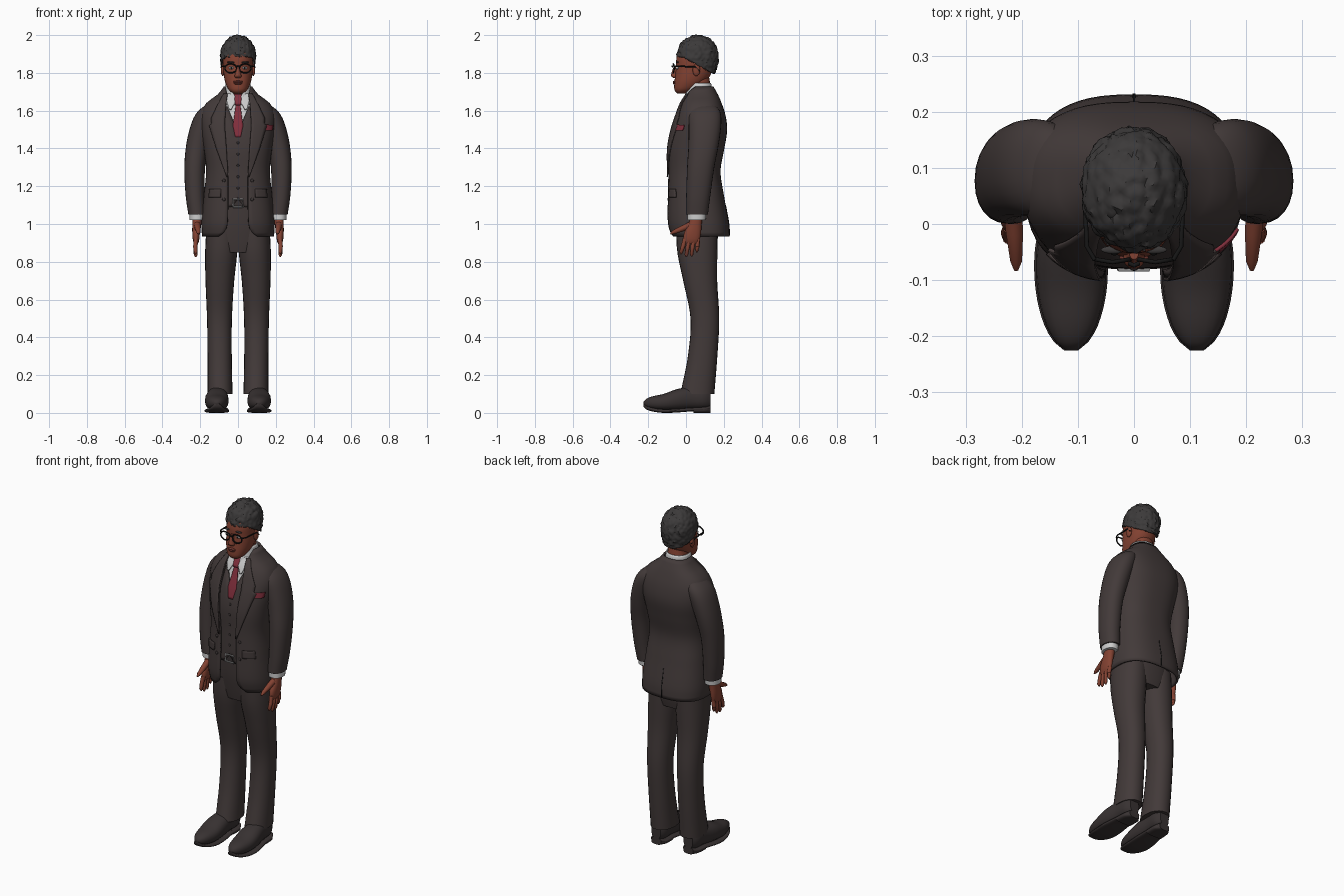
import bpy, bmesh, math
from mathutils import Vector, Matrix, noise

cube = bpy.data.objects.get("Cube")
if cube:
    bpy.data.objects.remove(cube, do_unlink=True)


def material(name, rgb):
    m = bpy.data.materials.new(name)
    m.use_nodes = True
    m.diffuse_color = (*rgb, 1)
    bsdf = m.node_tree.nodes["Principled BSDF"]
    bsdf.inputs["Base Color"].default_value = (*rgb, 1)
    bsdf.inputs["Roughness"].default_value = 0.8
    return m


SUIT = material("charcoal cloth", (0.055, 0.042, 0.041))
SHOE = material("dark leather", (0.040, 0.032, 0.032))
HAIR = material("black hair", (0.045, 0.042, 0.042))
SKIN = material("brown skin", (0.23, 0.055, 0.032))
LIP = material("lip brown", (0.17, 0.04, 0.03))
SHIRT = material("white cotton", (0.6, 0.6, 0.6))
TIE = material("crimson silk", (0.22, 0.028, 0.045))
BLACK = material("black plastic", (0.008, 0.008, 0.008))
METAL = material("grey metal", (0.3, 0.3, 0.3))


def finish(name, bm, mat, thick=0, angle=50):
    bmesh.ops.remove_doubles(bm, verts=bm.verts, dist=0.00005)
    bmesh.ops.recalc_face_normals(bm, faces=bm.faces)
    me = bpy.data.meshes.new(name)
    bm.to_mesh(me)
    bm.free()
    me.materials.append(mat)
    me.polygons.foreach_set("use_smooth", [True] * len(me.polygons))
    me.set_sharp_from_angle(angle=math.radians(angle))
    ob = bpy.data.objects.new(name, me)
    bpy.context.collection.objects.link(ob)
    if thick:
        mod = ob.modifiers.new("thickness", "SOLIDIFY")
        mod.thickness, mod.offset = thick, 0
    return ob


def skin_rings(name, rings, mat, closed=True, cap=True, thick=0):
    """Bridge consecutive rings of points into a surface."""
    bm = bmesh.new()
    vs = [[bm.verts.new(p) for p in r] for r in rings]
    n = len(rings[0])
    for a, b in zip(vs, vs[1:]):
        for i in range(n if closed else n - 1):
            j = (i + 1) % n
            bm.faces.new((a[i], a[j], b[j], b[i]))
    if closed and cap:
        bm.faces.new(vs[0])
        bm.faces.new(vs[-1])
    return finish(name, bm, mat, thick)


def smooth(table, t):
    """Hermite interpolation of rows keyed by their first value."""
    t = max(table[0][0], min(table[-1][0], t))
    i = max(k for k in range(len(table) - 1) if table[k][0] <= t)
    a, b = table[i], table[i + 1]
    p, q = table[max(i - 1, 0)], table[min(i + 2, len(table) - 1)]
    h = b[0] - a[0]
    u = (t - a[0]) / h
    out = []
    for k in range(1, len(a)):
        m0 = (b[k] - p[k]) / (b[0] - p[0]) * h
        m1 = (q[k] - a[k]) / (q[0] - a[0]) * h
        out.append((2*u**3 - 3*u*u + 1) * a[k] + (u**3 - 2*u*u + u) * m0
                   + (3*u*u - 2*u**3) * b[k] + (u**3 - u*u) * m1)
    return out


def oval(rx, ry, n=28, e=2.0, start=None):
    a0 = start or 0
    count = n if start is None else n + 1
    pts = []
    for i in range(count):
        a = a0 + (2 * math.pi - 2 * a0) * i / n
        s, c = math.sin(a), math.cos(a)
        pts.append((math.copysign(rx * abs(s) ** (2 / e), s), -math.copysign(ry * abs(c) ** (2 / e), c)))
    return pts


def levels(table, n):
    lo, hi = table[0][0], table[-1][0]
    return [lo + (hi - lo) * i / n for i in range(n + 1)]


def limb(name, table, mat, side=1, n=24, steps=20, e=2.2):
    """Upright loft; rows are z, centre x, centre y, radius x, radius y."""
    rings = []
    for z in levels(table, steps):
        cx, cy, rx, ry = smooth(table, z)
        rings.append([(side * (cx + x), cy + y, z) for x, y in oval(rx, ry, n, e)])
    return skin_rings(name, rings, mat)


def shell(name, table, mat, inset=0, gap=None, lo=0, hi=9, e=2.6, thick=0.012, steps=36):
    """Body loft; rows are z, half width, front y, back y. gap opens the front."""
    rings = []
    lo, hi = max(lo, table[0][0]), min(hi, table[-1][0])
    for z in levels([(lo,), (hi,)], steps):
        rx, yf, yb = smooth(table, z)
        rx, ry, cy = rx - inset, (yb - yf) / 2 - inset, (yf + yb) / 2
        start = None
        if gap:
            w = max(0, smooth(gap, z)[0])
            start = math.asin(min(1, w / rx) ** (e / 2))
        rings.append([(x, cy + y, z) for x, y in oval(rx, ry, 48, e, start)])
    return skin_rings(name, rings, mat, gap is None, True, thick if gap else 0)


def ball(name, loc, size, mat):
    bm = bmesh.new()
    bmesh.ops.create_uvsphere(bm, u_segments=16, v_segments=10, radius=1,
                              matrix=Matrix.Translation(loc) @ Matrix.Diagonal((*size, 1)))
    return finish(name, bm, mat)


def tube(name, pts, radii, mat, n=10):
    pts = [Vector(p) for p in pts]
    rings = []
    for i, p in enumerate(pts):
        d = pts[min(i + 1, len(pts) - 1)] - pts[max(i - 1, 0)]
        q = d.to_track_quat("Z", "Y")
        rings.append([p + q @ Vector((x, y, 0)) for x, y in oval(radii[i], radii[i], n)])
    return skin_rings(name, rings, mat)


# Torso envelope shared by the jacket, waistcoat and shirt
TORSO = [(0.935, .185, -.075, .225), (1.0, .188, -.092, .222), (1.15, .175, -.092, .195),
         (1.28, .163, -.09, .177), (1.4, .175, -.09, .197), (1.5, .19, -.072, .212),
         (1.58, .192, -.045, .202), (1.64, .16, -.022, .182), (1.68, .105, .0, .165), (1.725, .07, .02, .14)]


def front_y(x, z, inset, back=False):
    rx, yf, yb = smooth(TORSO, z)
    rx, ry, cy = rx - inset, (yb - yf) / 2 - inset, (yf + yb) / 2
    d = ry * (1 - min(1, abs(x) / rx) ** 2.6) ** (1 / 2.6)
    return cy + d if back else cy - d


def patch(name, rows, mat, inset, side=1, thick=0.006, back=False):
    """Cloth piece laid on the torso; rows are z, inner x, outer x."""
    rings = []
    for (z0, a0, b0), (z1, a1, b1) in zip(rows, rows[1:]):
        for k in range(6):
            u = k / 5
            z, a, b = z0 + (z1 - z0) * u, a0 + (a1 - a0) * u, b0 + (b1 - b0) * u
            xs = [a + (b - a) * i / 5 for i in range(6)]
            rings.append([(side * x, front_y(x, z, inset, back), z) for x in xs])
    return skin_rings(name, rings, mat, closed=False, thick=thick)


# Clothes on the torso
shell("jacket", TORSO, SUIT, gap=[(.935, .1), (.96, .07), (1.0, .056), (1.2, .052), (1.3, .055),
      (1.5, .072), (1.6, .066), (1.68, .06), (1.725, .066)])
shell("waistcoat", TORSO, SUIT, 0.016, [(1.09, .035), (1.14, 0), (1.46, 0), (1.62, .055)], 1.09, 1.62, thick=.008)
shell("shirt", TORSO, SHIRT, 0.026, lo=1.3, hi=1.7)
shell("shirt_collar", [(1.63, .085, -.02, .15), (1.68, .072, -.004, .142), (1.745, .063, .01, .13)],
      SHIRT, gap=[(1.63, .012), (1.68, .018), (1.745, .057)], e=2.1, thick=.006, steps=10)
patch("tie", [(1.68, -.02, .02), (1.625, -.013, .013), (1.52, -.027, .027), (1.46, -.014, .014)], TIE, 0.013)
patch("tie_knot", [(1.685, -.022, .022), (1.63, -.014, .014)], TIE, 0.004, thick=.012)
patch("pocket_square", [(1.525, .14, .185), (1.505, .137, .183), (1.495, .14, .18)], TIE, -0.01)
patch("back_vent", [(1.1, -.0015, .0015), (.94, -.003, .003)], BLACK, -0.006, thick=.003, back=True)
for s, tag in ((1, "left"), (-1, "right")):
    patch(tag + "_lapel", [(1.69, .055, .075), (1.63, .064, .108), (1.56, .068, .142), (1.53, .07, .14),
          (1.52, .07, .152), (1.4, .061, .115), (1.25, .052, .06)], SUIT, -0.011, s)
    patch(tag + "_collar_wing", [(1.69, .02, .058), (1.65, .012, .06), (1.605, .036, .046)], SHIRT, 0.002, s)
    patch(tag + "_pocket_flap", [(1.185, .09, .15), (1.14, .092, .155)], SUIT, -0.009, s)
    for z in (1.23, 1.13):
        ball(tag + "_jacket_button", (s * .075, front_y(.075, z, -.007), z), (.009, .005, .009), SHOE)
for i in range(5):
    z = 1.19 + i * .06
    ball("waistcoat_button", (0, front_y(0, z, .012), z), (.007, .004, .007), SHOE)

# Trousers and belt
PELVIS = [(.85, .13, -.035, .155), (.9, .16, -.045, .165), (1.0, .165, -.06, .175), (1.14, .15, -.068, .165)]
shell("trouser_seat", PELVIS, SUIT, e=2.3, steps=14)
shell("belt", [(1.09, .157, -.074, .17), (1.13, .157, -.074, .17)], SHOE, e=2.3, steps=2)
frame = [(x, -.08, z) for x, z in ((-.026, 1.09), (.026, 1.09), (.026, 1.132), (-.026, 1.132), (-.026, 1.09))]
tube("belt_buckle", frame, [.005] * 5, METAL, 6)
LEG = [(.1, .095, .06, .066, .09), (.3, .097, .088, .064, .078), (.5, .098, .1, .066, .076),
       (.7, .096, .075, .076, .09), (.85, .089, .06, .085, .106), (.97, .085, .057, .083, .11)]

# Sleeve, cuff, hand and shoe tables
ARM = [(1.05, .217, .058, .046, .058), (1.15, .227, .065, .05, .064), (1.3, .229, .078, .055, .072),
       (1.42, .214, .093, .06, .08), (1.52, .188, .1, .063, .086), (1.58, .165, .1, .06, .085),
       (1.615, .145, .1, .048, .07), (1.64, .125, .1, .02, .035)]
CUFF = [(1.02, .217, .056, .04, .048), (1.07, .217, .058, .04, .05)]
PALM = [(.893, .222, .026, .008, .035), (.91, .222, .028, .016, .043), (.95, .222, .034, .02, .045),
        (1.0, .218, .048, .024, .035), (1.04, .216, .055, .026, .032)]
SHOE_ROWS = [(-.225, .112, .01, .045, .06), (-.215, .112, .024, .033, .072), (-.18, .112, .045, .02, .087),
             (-.12, .112, .06, .012, .1), (-.05, .112, .062, .014, .125), (.03, .108, .052, .02, .14),
             (.1, .105, .048, .022, .14), (.13, .105, .03, .03, .125)]


def footwear(name, side, mat, grow, height=None, start=-.225, base=None):
    rings = []
    for y in levels([(start,), (.13,)], 24):
        cx, rx, z0, z1 = smooth(SHOE_ROWS, y)
        if height:
            z0, z1 = (z0 - .012 if base is None else base), z0 + height
        rings.append([(side * (cx + x), y, max(0, (z0 + z1) / 2 + v))
                      for x, v in oval(rx + grow, (z1 - z0) / 2, 20, 3 if height else 2.3)])
    skin_rings(name, rings, mat)


for s, tag in ((1, "left"), (-1, "right")):
    limb(tag + "_trouser_leg", LEG, SUIT, s)
    limb(tag + "_sleeve", ARM, SUIT, s, steps=28)
    limb(tag + "_cuff", CUFF, SHIRT, s, steps=2)
    limb(tag + "_palm", PALM, SKIN, s, n=16, steps=10)
    for i, tip in enumerate((.84, .825, .828, .85)):
        y0, y1 = -.006 + .023 * i, -.026 + .028 * i
        tube(tag + "_finger", [(s * .222, y0, .92), (s * .226, (y0 + y1) / 2, .88),
             (s * .224, y1, tip + .012), (s * .223, y1, tip)], [.012, .0115, .01, .004], SKIN)
    tube(tag + "_thumb", [(s * .217, .035, 1.0), (s * .213, -.015, .978), (s * .21, -.065, .957),
         (s * .21, -.082, .948)], [.018, .016, .011, .004], SKIN)
    footwear(tag + "_shoe", s, SHOE, 0)
    footwear(tag + "_sole", s, SHOE, .003, .008)
    footwear(tag + "_heel", s, SHOE, .002, .01, .04, 0)

# Neck and head
limb("neck", [(1.6, 0, .085, .062, .06), (1.7, 0, .075, .058, .06), (1.78, 0, .06, .056, .062)], SKIN)
HEAD = [(1.69, .022, -.045, -.005), (1.705, .045, -.06, .035), (1.74, .064, -.062, .09), (1.78, .074, -.058, .125),
        (1.83, .078, -.053, .143), (1.88, .08, -.05, .15), (1.93, .072, -.03, .145), (1.965, .045, .01, .11)]
shell("head", HEAD, SKIN, e=2.2, steps=30)
limb("nose", [(1.772, 0, -.058, .012, .006), (1.782, 0, -.061, .02, .018), (1.795, 0, -.06, .015, .018),
     (1.84, 0, -.053, .008, .01)], SKIN, n=14, steps=10, e=2)
ball("upper_lip", (0, -.06, 1.753), (.026, .009, .006), LIP)
ball("lower_lip", (0, -.06, 1.744), (.022, .01, .006), LIP)

# Cropped curly hair, trimmed along a hairline that drops toward the nape
bm = bmesh.new()
bmesh.ops.create_icosphere(bm, subdivisions=5, radius=1)
for v in bm.verts:
    d = v.co.copy()
    if d.z < 0:
        flat = Vector((d.x, d.y)).normalized() * (1 - .22 * d.z * d.z)
        d.x, d.y = flat
    curl = 1 + .07 * noise.noise(v.co * 6) + .03 * noise.noise(v.co * 13)
    v.co = Vector((d.x * .092 * curl, .062 + d.y * .108 * curl, 1.89 + d.z * .108 * curl))
cut = [f for f in bm.faces if f.calc_center_median().z <
       max(1.795, min(1.885, 1.875 - .55 * f.calc_center_median().y))]
bmesh.ops.delete(bm, geom=cut, context="FACES")
finish("hair", bm, HAIR, thick=.004, angle=40)

# Eyes, brows, ears and round glasses
for s, tag in ((1, "left"), (-1, "right")):
    ball(tag + "_eye", (s * .035, -.046, 1.826), (.014, .008, .007), SHIRT)
    ball(tag + "_iris", (s * .035, -.053, 1.826), (.006, .003, .006), BLACK)
    ball(tag + "_brow", (s * .037, -.046, 1.856), (.022, .007, .005), HAIR)
    ball(tag + "_ear", (s * .081, .055, 1.815), (.01, .02, .032), SKIN)
    rim = [(s * .038 + .031 * math.cos(a), -.068 + .25 * abs(math.cos(a)) * .02, 1.824 + .024 * math.sin(a))
           for a in (math.tau * i / 24 for i in range(25))]
    tube(tag + "_rim", rim, [.0038] * 25, BLACK, 8)
    tube(tag + "_temple", [(s * .07, -.064, 1.835), (s * .084, -.04, 1.835), (s * .088, .05, 1.832),
         (s * .085, .072, 1.81)], [.004] * 4, BLACK, 8)
tube("glasses_bridge", [(-.009, -.07, 1.832), (0, -.074, 1.836), (.009, -.07, 1.832)], [.004] * 3, BLACK, 8)
